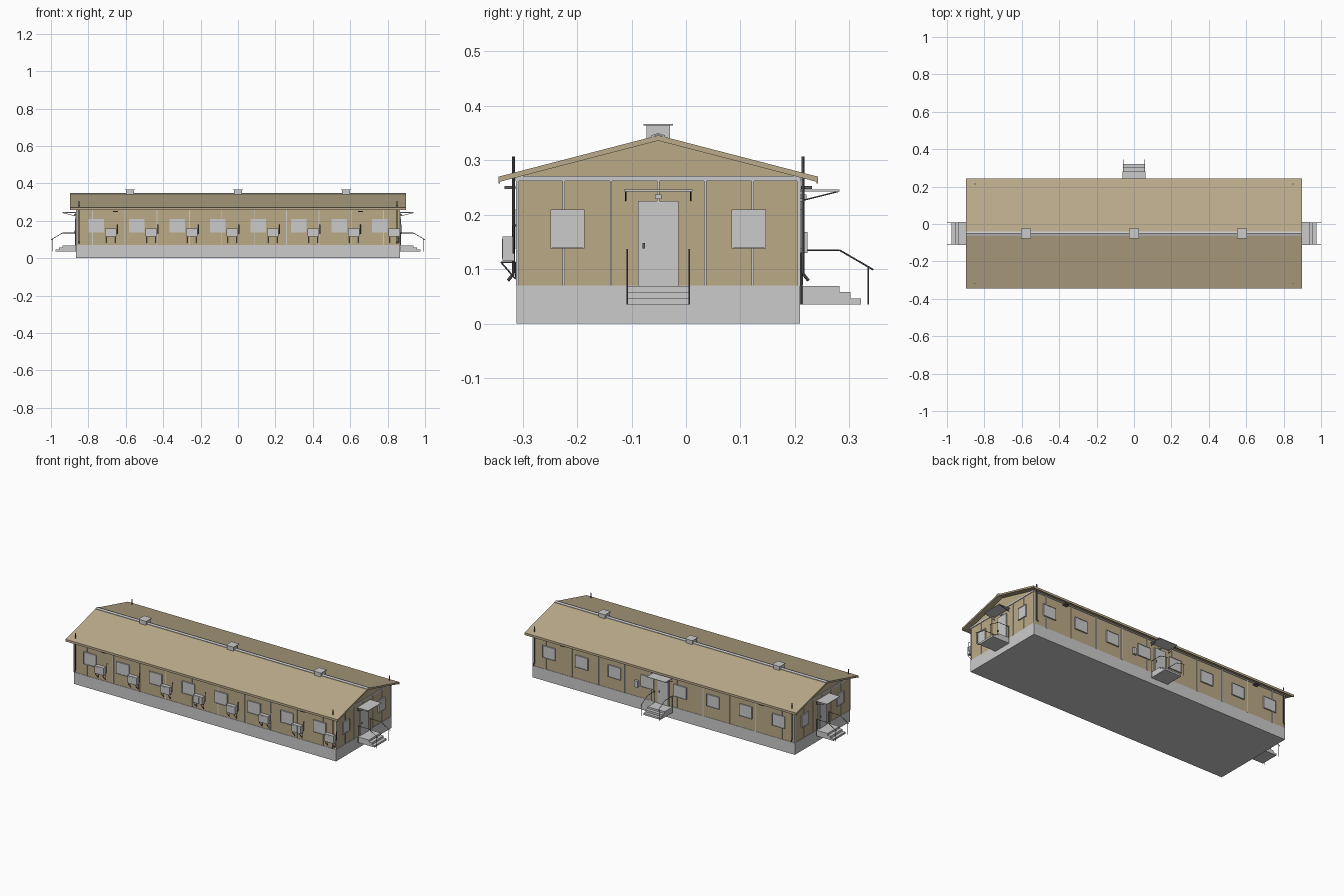
import bpy, bmesh, math
from mathutils import Matrix, Vector

if "Cube" in bpy.data.objects:
    bpy.data.objects.remove(bpy.data.objects["Cube"])


def mat(name, col):
    m = bpy.data.materials.new(name)
    m.diffuse_color = (*col, 1)
    m.use_nodes = True
    m.node_tree.nodes["Principled BSDF"].inputs["Base Color"].default_value = m.diffuse_color
    return m


TAN = mat("tan_cladding", (0.5, 0.4, 0.24))
ROOF = mat("tan_roof", (0.5, 0.41, 0.26))
DARK = mat("dark_metal", (0.12, 0.12, 0.12))
HX, HY, CY = 0.865, 0.26, -0.051

# wall frames: local x along the wall, local y outwards
BACK = Matrix.Translation((0, CY + HY, 0))
FRONT = Matrix.Translation((0, CY - HY, 0)) @ Matrix.Rotation(math.pi, 4, 'Z')
RIGHT = Matrix.Translation((HX, CY, 0)) @ Matrix.Rotation(-math.pi / 2, 4, 'Z')
LEFT = Matrix.Translation((-HX, CY, 0)) @ Matrix.Rotation(math.pi / 2, 4, 'Z')
MID = Matrix.Translation((0, CY, 0))


def finish(name, bm, frame, m):
    bmesh.ops.recalc_face_normals(bm, faces=bm.faces)
    me = bpy.data.meshes.new(name)
    bm.to_mesh(me)
    bm.free()
    me.transform(frame)
    if m:
        me.materials.append(m)
    ob = bpy.data.objects.new(name, me)
    bpy.context.collection.objects.link(ob)
    return ob


def box(name, frame, x, y, z, m=None):
    bm = bmesh.new()
    bmesh.ops.create_cube(bm, size=1)
    for v in bm.verts:
        v.co = [a[0] + (c + 0.5) * (a[1] - a[0]) for a, c in zip((x, y, z), v.co)]
    return finish(name, bm, frame, m)


def prism(name, frame, profile, x0, x1, m=None):
    """Extrude a (y, z) profile along local x."""
    bm = bmesh.new()
    f = bm.faces.new([bm.verts.new((x0, y, z)) for y, z in profile])
    r = bmesh.ops.extrude_face_region(bm, geom=[f])
    bmesh.ops.translate(bm, vec=(x1 - x0, 0, 0),
                        verts=[g for g in r["geom"] if isinstance(g, bmesh.types.BMVert)])
    return finish(name, bm, frame, m)


def rod(name, frame, pts, rad, m=DARK, n=8):
    bm = bmesh.new()
    for a, b in zip(pts, pts[1:]):
        a, b = Vector(a), Vector(b)
        d = b - a
        mx = Matrix.Translation((a + b) / 2) @ d.to_track_quat('Z', 'Y').to_matrix().to_4x4()
        bmesh.ops.create_cone(bm, cap_ends=True, segments=n, radius1=rad, radius2=rad,
                              depth=d.length, matrix=mx)
    return finish(name, bm, frame, m)


def window(frame, u, hw):
    z0, z1 = 0.138, 0.21
    box("window_pane", frame, (u - hw + .003, u + hw - .003), (-.002, .003), (z0 + .003, z1 - .003))
    for s in (-1, 1):
        box("window_jamb", frame, (u + s * hw - .003 * (s > 0), u + s * hw + .003 * (s < 0)),
            (-.002, .005), (z0, z1))
    box("window_head", frame, (u - hw, u + hw), (-.002, .005), (z1 - .003, z1))
    box("window_sill", frame, (u - hw, u + hw), (-.002, .006), (z0, z0 + .003))


def entrance(frame):
    # door with frame and handle
    box("door_frame", frame, (-.0375, .0375), (-.002, .004), (.068, .225))
    box("door_leaf", frame, (-.033, .033), (0, .006), (.071, .22))
    box("door_handle", frame, (.024, .029), (.005, .010), (.138, .148), DARK)
    # solid steps
    prism("entrance_steps", frame, [(0, .035), (.112, .035), (.112, .046), (.093, .046),
                                    (.093, .058), (.073, .058), (.073, .069), (0, .069)], -.056, .056)
    # handrails, canopy brackets
    for s in (-1, 1):
        x = s * .057
        rod("handrail", frame, [(x, .002, .135), (x, .073, .135), (x, .135, .099)], .0015)
        rod("handrail_post", frame, [(x, .126, .035), (x, .126, .104)], .0015)
        rod("wall_post", frame, [(x, .003, .035), (x, .003, .137)], .0015)
        x = s * .060
        rod("canopy_brace", frame, [(x, .004, .244), (x, .004, .226), (x, .072, .243)], .0013)
    box("canopy", frame, (-.0625, .0625), (0, .073), (.243, .246))
    # lamp above the door
    box("door_lamp", frame, (-.006, .006), (0, .012), (.229, .237))


# plinth and walls with gable
box("plinth", MID, (-HX, HX), (-HY, HY), (0, .07))
prism("walls", MID, [(-HY + .002, .068), (HY - .002, .068), (HY - .002, .270), (0, .338), (-HY + .002, .270)],
      -HX + .002, HX - .002, TAN)

# roof shell, ridge cap and gutters
prism("roof", MID, [(0, .346), (.293, .270), (.293, .260), (0, .336), (-.293, .260), (-.293, .270)],
      -.897, .897, ROOF)
prism("ridge_cap", MID, [(-.012, .3425), (0, .3475), (.012, .3425), (.012, .346), (0, .350), (-.012, .346)],
      -.897, .897)
for s in (-1, 1):
    box("eave_fascia", MID, (-.897, .897), (s * .292 - .0015, s * .292 + .0015), (.257, .270), ROOF)

# roof vents
for x in (-.577, 0, .577):
    box("vent_body", MID, (x - .021, x + .021), (-.022, .022), (.340, .364))
    box("vent_cap", MID, (x - .026, x + .026), (-.027, .027), (.364, .367))

# battens, corner trims and top band on each wall
for frame, half, us in ((FRONT, HX, [(k + .5) * .173 for k in range(-5, 5)]),
                        (BACK, HX, [(k + .5) * .173 for k in range(-5, 5)]),
                        (RIGHT, HY, [k * .0867 for k in range(-2, 3)]),
                        (LEFT, HY, [k * .0867 for k in range(-2, 3)])):
    for u in us + [-half + .0025, half - .0025]:
        box("batten", frame, (u - .0022, u + .0022), (-.004, .0015), (.069, .263))
    box("top_band", frame, (-half, half), (-.004, .002), (.262, .271))

# windows
for k in range(8):
    u = (k - 3.5) * .2165
    window(FRONT, u, .042)
    window(BACK, u, .042)
for f in (LEFT, RIGHT):
    for s in (-1, 1):
        window(f, s * .1665, .0315)

# three entrances
for f in (BACK, LEFT, RIGHT):
    entrance(f)

# air conditioners with wall brackets along the front
for k in range(8):
    u = -(-.68 + k * .2165)
    box("cooler_unit", FRONT, (u - .030, u + .030), (.004, .026), (.115, .160))
    box("cooler_grille", FRONT, (u - .008, u + .026), (.025, .0268), (.120, .155))
    for s in (-1, 1):
        x = u + s * .024
        rod("cooler_bracket", FRONT, [(x, .002, .113), (x, .029, .113), (x, .002, .082), (x, .002, .113)], .0014)
    rod("cooler_pipe", FRONT, [(u - .030, .006, .130), (u - .036, .006, .130), (u - .036, .006, .180),
                               (u - .036, 0, .180)], .0018)

# corner downpipes with kicked-out feet
for f in (FRONT, BACK):
    for s in (-1, 1):
        x = s * .85
        rod("downpipe", f, [(x, .0055, .307), (x, .0055, .092), (x, .016, .079)], .0028)
    # floodlights under the eaves
    for s in (-1, 1):
        x = s * .655
        box("floodlight", f, (x - .014, x + .014), (.002, .022), (.247, .253), DARK)

# meter box on the back wall
box("meter_box", BACK, (.115 + .05, .115 + .072), (0, .014), (.130, .168))
